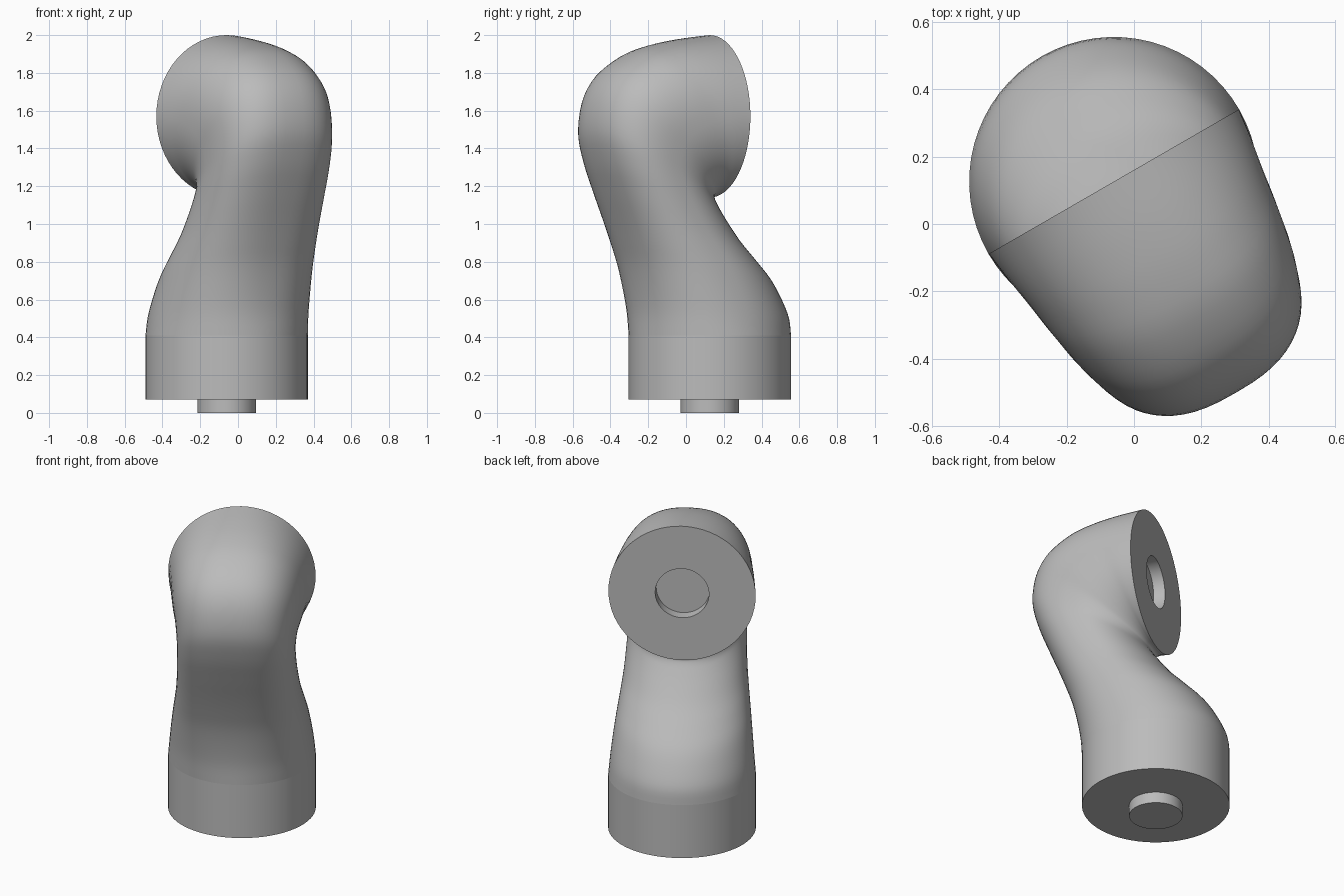
import bpy, bmesh, math
from mathutils import Vector

old = bpy.data.objects.get("Cube")
if old:
    bpy.data.objects.remove(old, do_unlink=True)

SEGMENTS = 64
FORWARD = Vector((0.5, -0.866, 0))   # direction the neck bulges towards
SIDE = Vector((0.866, 0.5, 0))
UP = Vector((0, 0, 1))
CENTRE = Vector((-0.06, 0.126, 0))

grey = bpy.data.materials.new("plain grey")
grey.use_nodes = True
colour = (0.5, 0.5, 0.5, 1)
grey.diffuse_color = colour
grey.node_tree.nodes["Principled BSDF"].inputs["Base Color"].default_value = colour


def power(x, e):
    return math.copysign(abs(x) ** e, x)


def ring(section):
    """Closed section from an inner to an outer point, squarer on the outer half."""
    ui, zi, uo, zo, width, square = section
    mid = CENTRE + FORWARD * (ui + uo) / 2 + UP * (zi + zo) / 2
    half = FORWARD * (uo - ui) / 2 + UP * (zo - zi) / 2
    points = []
    for i in range(SEGMENTS):
        a = math.tau * i / SEGMENTS
        c, s = math.cos(a), math.sin(a)
        if c > 0:
            c, s = power(c, 2 / square), power(s, 2 / square)
        points.append(mid + half * c + SIDE * s * width)
    return points


def flat(radius, z):
    return (-radius, z, radius, z, radius, 2)


def upright(radius, u):
    return (u, 1.57 - radius, u, 1.57 + radius, radius, 2)


def loft(name, sections):
    bm = bmesh.new()
    rings = [[bm.verts.new(p) for p in ring(s)] for s in sections]
    for a, b in zip(rings, rings[1:]):
        for i in range(SEGMENTS):
            j = (i + 1) % SEGMENTS
            bm.faces.new((a[i], a[j], b[j], b[i]))
    bm.faces.new(rings[0][::-1])
    bm.faces.new(rings[-1])
    bmesh.ops.recalc_face_normals(bm, faces=bm.faces)
    mesh = bpy.data.meshes.new(name)
    bm.to_mesh(mesh)
    bm.free()
    mesh.materials.append(grey)
    obj = bpy.data.objects.new(name, mesh)
    bpy.context.collection.objects.link(obj)
    bpy.ops.object.select_all(action='DESELECT')
    obj.select_set(True)
    bpy.context.view_layer.objects.active = obj
    bpy.ops.object.shade_smooth_by_angle(angle=math.radians(35))
    return obj


def smooth_sections(keys, steps=4):
    """Catmull-Rom interpolation between key sections."""
    result = []
    last = len(keys) - 1
    for k in range(last):
        four = [keys[min(max(k + o, 0), last)] for o in (-1, 0, 1, 2)]
        for n in range(steps):
            t = n / steps
            result.append(tuple(
                b + 0.5 * t * (c - a + t * (2 * a - 5 * b + 4 * c - d
                                            + t * (3 * (b - c) + d - a)))
                for a, b, c, d in zip(*four)))
    return result + [keys[-1]]


# Neck: inner u, inner z, outer u, outer z, half width
profile = [
    (-.43, .41, .43, .41, .43),
    (-.42, .5, .435, .53, .42),
    (-.376, .6, .455, .66, .407),
    (-.314, .7, .485, .79, .392),
    (-.223, .8, .525, .91, .375),
    (-.128, .9, .57, 1.03, .36),
    (-.05, 1.0, .63, 1.18, .35),
    (0, 1.07, .69, 1.34, .345),
    (.02, 1.1, .725, 1.5, .345),
    (.03, 1.12, .7, 1.67, .355),
    (.03, 1.13, .62, 1.8, .373),
    (.025, 1.137, .475, 1.9, .39),
    (.015, 1.14, .33, 1.95, .403),
    (.01, 1.14, .17, 1.98, .418),
    (0, 1.14, 0, 2.0, .43),
]
keys = [p + (2 + 0.6 * math.sin(math.pi * i / (len(profile) - 1)),)
        for i, p in enumerate(profile)]

# Neck ends in an upright face with a round socket
loft("neck", smooth_sections(keys) + [upright(.157, 0), upright(.157, .07)])

# Round base with a locating peg underneath
loft("base", [flat(.155, 0), flat(.155, .07), flat(.43, .07), flat(.43, .41)])
